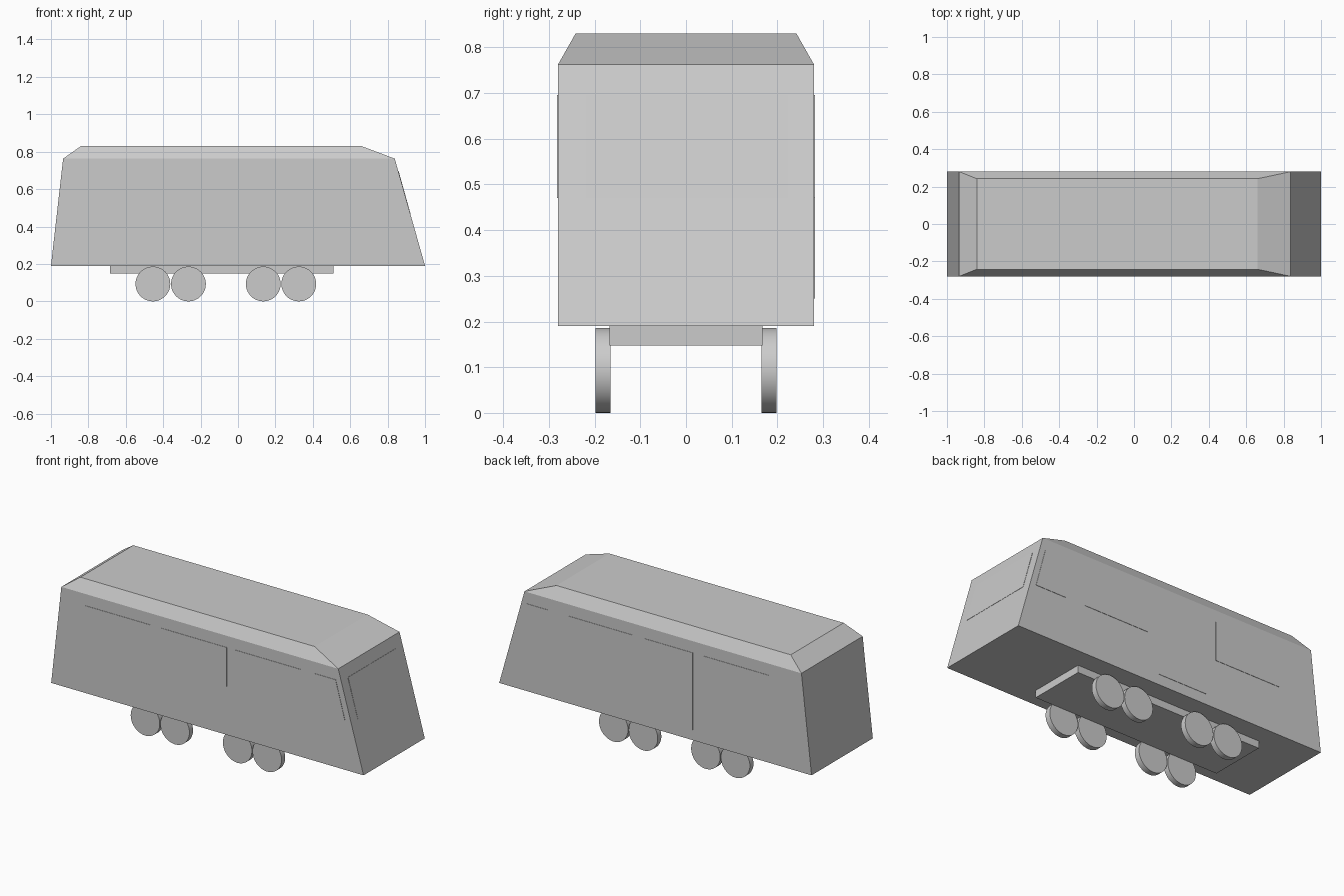
import bpy, bmesh
from math import radians
from mathutils import Vector

if "Cube" in bpy.data.objects:
    bpy.data.objects.remove(bpy.data.objects["Cube"])


def loft(name, loops):
    """Closed solid through a stack of equal-sized point loops."""
    bm = bmesh.new()
    rings = [[bm.verts.new(p) for p in loop] for loop in loops]
    n = len(rings[0])
    for a, b in zip(rings, rings[1:]):
        for i in range(n):
            j = (i + 1) % n
            bm.faces.new((a[i], a[j], b[j], b[i]))
    bm.faces.new(rings[0][::-1])
    bm.faces.new(rings[-1])
    bmesh.ops.recalc_face_normals(bm, faces=bm.faces)
    mesh = bpy.data.meshes.new(name)
    bm.to_mesh(mesh)
    bm.free()
    obj = bpy.data.objects.new(name, mesh)
    bpy.context.collection.objects.link(obj)
    return obj


def rect(x0, x1, y, z):
    return [(x0, -y, z), (x1, -y, z), (x1, y, z), (x0, y, z)]


def panel(name, points, normal, depth=0.002):
    """Thin plate standing slightly proud of the body surface."""
    n = Vector(normal).normalized() * depth
    return loft(name, [[Vector(p) - n for p in points],
                       [Vector(p) + n for p in points]])


# Tapered body with chamfered roof
W = 0.28
loft("body", [rect(-1.0, 1.0, W, 0.19),
              rect(-0.935, 0.838, W, 0.763),
              rect(-0.84, 0.66, 0.242, 0.83)])

# Underframe
loft("underframe", [rect(-0.685, 0.51, 0.167, 0.148),
                    rect(-0.685, 0.51, 0.167, 0.19)])

# Side windows and door: x at bottom (2), x at top (2), lower z
Z0, Z1 = 0.47, 0.696
cab = (0.69, 0.883, 0.69, 0.822, Z0)


def upright(x0, x1, z=Z0):
    return (x0, x1, x0, x1, z)


sides = {
    -1: [("window", upright(-0.785, -0.363)), ("window", upright(-0.30, 0.125)),
         ("window", upright(0.18, 0.60)), ("cab_window", cab)],
    1: [("window", upright(-0.725, -0.305)), ("door", upright(-0.24, 0.07, 0.25)),
        ("window", upright(0.142, 0.56)), ("cab_window", cab)],
}
for s, items in sides.items():
    for name, (a, b, c, d, z) in items:
        y = s * W
        panel(("front_" if s < 0 else "back_") + name,
              [(a, y, z), (b, y, z), (d, y, Z1), (c, y, Z1)], (0, s, 0))

# Windscreen on the raked nose
panel("windscreen",
      [(0.92, -0.22, Z0), (0.92, 0.224, Z0), (0.857, 0.224, Z1), (0.857, -0.22, Z1)],
      (0.573, 0, 0.162))

# Wheels in two pairs per side
for x in (-0.455, -0.265, 0.135, 0.325):
    for s in (-1, 1):
        bpy.ops.mesh.primitive_cylinder_add(
            vertices=48, radius=0.093, depth=0.033,
            location=(x, s * 0.182, 0.093), rotation=(radians(90), 0, 0))
        bpy.context.object.name = "wheel"
        bpy.ops.object.shade_smooth_by_angle()
